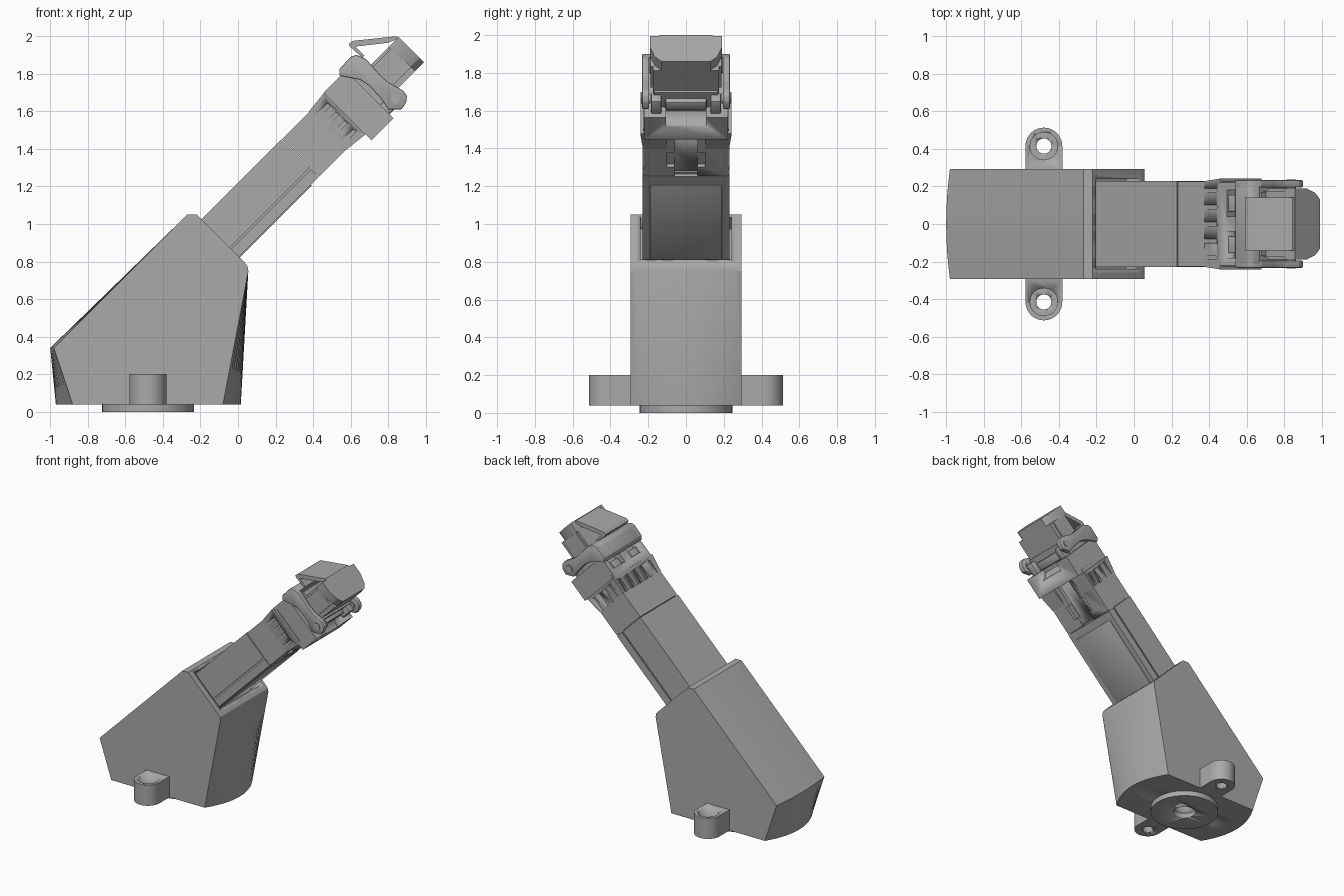
import bpy, bmesh, math
from mathutils import Matrix, Vector

cube = bpy.data.objects.get("Cube")
if cube:
    bpy.data.objects.remove(cube, do_unlink=True)

mat = bpy.data.materials.new("mid grey plastic")
mat.use_nodes = True
grey = (0.4, 0.4, 0.4, 1)
mat.diffuse_color = grey
mat.node_tree.nodes["Principled BSDF"].inputs["Base Color"].default_value = grey

# Arm frame: local x runs along the arm, local z is its upper side
ARM = Matrix.Rotation(-math.pi / 4, 4, 'Y')
WORLD = Matrix.Identity(4)


def finish(name, bm, frame=WORLD, bevel=0, segments=2):
    bmesh.ops.recalc_face_normals(bm, faces=bm.faces)
    if bevel:
        bmesh.ops.bevel(bm, geom=bm.edges[:], offset=bevel, segments=segments,
                        profile=0.5, affect='EDGES')
    bm.transform(frame)
    mesh = bpy.data.meshes.new(name)
    bm.to_mesh(mesh)
    bm.free()
    ob = bpy.data.objects.new(name, mesh)
    bpy.context.collection.objects.link(ob)
    mesh.materials.append(mat)
    bpy.ops.object.select_all(action='DESELECT')
    ob.select_set(True)
    bpy.context.view_layer.objects.active = ob
    bpy.ops.object.shade_smooth_by_angle(angle=math.radians(25))
    return ob


def box(name, x, y, z, frame=ARM, bevel=0):
    bm = bmesh.new()
    bmesh.ops.create_cube(bm, size=1)
    for v in bm.verts:
        v.co = Vector([(r[0] + r[1]) / 2 + c * (r[1] - r[0])
                       for c, r in zip(v.co, (x, y, z))])
    return finish(name, bm, frame, bevel)


def prism(name, points, y0, y1, frame=WORLD, bevel=0):
    """Side profile (x, z) extruded across the width."""
    bm = bmesh.new()
    face = bm.faces.new([bm.verts.new((x, y0, z)) for x, z in points])
    out = bmesh.ops.extrude_face_region(bm, geom=[face])
    bmesh.ops.translate(bm, vec=(0, y1 - y0, 0),
                        verts=[g for g in out["geom"] if isinstance(g, bmesh.types.BMVert)])
    return finish(name, bm, frame, bevel)


def cylinder(name, radius, depth, centre, rot=WORLD, sides=48):
    bm = bmesh.new()
    bmesh.ops.create_cone(bm, cap_ends=True, segments=sides, radius1=radius,
                          radius2=radius, depth=depth)
    return finish(name, bm, Matrix.Translation(centre) @ rot)


def combine(ob, tools, operation='DIFFERENCE'):
    for tool in tools:
        mod = ob.modifiers.new("shape", 'BOOLEAN')
        mod.operation, mod.object, mod.solver = operation, tool, 'EXACT'
        bpy.context.view_layer.objects.active = ob
        bpy.ops.object.modifier_apply(modifier=mod.name)
        bpy.data.objects.remove(tool, do_unlink=True)
    return ob


# Housing: side profile swept across, with bowed rear and front walls
profile = [(-0.97, 0.04, 0.09), (-1.0, 0.34, 0.02), (-0.27, 1.05, 0), (-0.22, 1.05, 0),
           (0.035, 0.795, 0), (0.05, 0.775, 0), (0.055, 0.75, 0), (0.015, 0.04, -0.095)]
bm = bmesh.new()
rows = []
steps = 20
for i in range(steps + 1):
    t = 2 * i / steps - 1
    rows.append([bm.verts.new((x + bow * t * t, 0.293 * t, z)) for x, z, bow in profile])
for a, b in zip(rows, rows[1:]):
    for i in range(len(profile)):
        j = (i + 1) % len(profile)
        bm.faces.new((a[i], a[j], b[j], b[i]))
bm.faces.new(rows[0])
bm.faces.new(rows[-1])
housing = finish("housing", bm)
combine(housing, [box("socket_cut", (0.5, 0.7), (-0.24, 0.24), (0.56, 0.876)),
                  cylinder("base_bore", 0.08, 0.3, (-0.478, 0, 0))])

# Base ring
base = cylinder("base_ring", 0.245, 0.04, (-0.478, 0, 0.02), sides=64)
combine(base, [cylinder("ring_bore", 0.08, 0.2, (-0.478, 0, 0))])

# Mounting ears with counterbored holes
for side, label in ((1, "left"), (-1, "right")):
    y = side * 0.415
    ear = cylinder("mounting_ear_" + label, 0.098, 0.16, (-0.48, y, 0.12))
    combine(ear, [box("ear_web", (-0.578, -0.382), sorted((side * 0.285, y)),
                      (0.04, 0.2), WORLD)], 'UNION')
    combine(ear, [cylinder("ear_hole", 0.04, 0.5, (-0.48, y, 0.1)),
                  cylinder("ear_counterbore", 0.073, 0.2, (-0.48, y, 0.2))])

# Arm: upper shell, lower cover, underside panel and forward section
box("arm_upper_shell", (0.5, 1.188), (-0.23, 0.23), (0.65, 0.863))
box("arm_seam_core", (0.5, 1.2), (-0.222, 0.222), (0.6, 0.66))
box("arm_lower_cover", (0.5, 1.188), (-0.23, 0.23), (0.58, 0.638))
box("underside_panel", (0.5, 1.13), (-0.19, 0.19), (0.574, 0.6), bevel=0.004)
front = box("arm_front_section", (1.192, 1.55), (-0.226, 0.226), (0.58, 0.86))
combine(front, [box("key_slot", (1.18, 1.6), (-0.06, 0.06), (0.5, 0.61)),
                box("key_slot_wide", (1.26, 1.37), (-0.1, 0.1), (0.5, 0.605))])

# Flared grip with finger slots
bm = bmesh.new()
bmesh.ops.create_cube(bm, size=1)
for v in bm.verts:
    flare = 0.014 if v.co.x > 0 else 0
    v.co = Vector((1.46 + v.co.x * 0.13, v.co.y * 2 * (0.228 + flare),
                   0.721 + v.co.z * 2 * (0.142 + flare)))
grip = finish("flared_grip", bm, ARM)
slots = [box("slot", (1.35, 1.5), (y - 0.01, y + 0.01), (0.83, 0.95), bevel=0.008)
         for y in (-0.18, -0.09, 0, 0.09, 0.18)]
slots += [box("slot", (1.35, 1.5), (-0.3, -0.21), (z - 0.01, z + 0.01), bevel=0.008)
          for z in (0.62, 0.685, 0.75, 0.815)]
slots += [box("slot", (1.35, 1.5), (0.21, 0.3), (z - 0.01, z + 0.01), bevel=0.008)
          for z in (0.62, 0.685, 0.75, 0.815)]
combine(grip, slots + [box("grip_gap", (1.3, 1.6), (-0.1, 0.1), (0.5, 0.61))])

# Collar with two upper windows, each holding a small catch
collar = box("collar", (1.525, 1.69), (-0.222, 0.222), (0.52, 0.88))
cuts = [box("window", (1.58, 1.66), (y - 0.07, y + 0.07), (0.82, 0.95)) for y in (-0.11, 0.11)]
bore = Matrix.Rotation(math.pi / 2, 4, 'X')
cuts.append(cylinder("collar_recess", 0.085, 0.21, ARM @ Vector((1.71, 0, 0.53)), bore))
combine(collar, cuts)
for y, label in ((0.11, "left"), (-0.11, "right")):
    box("window_catch_" + label, (1.57, 1.63), (y - 0.045, y + 0.045), (0.8, 0.87), bevel=0.006)

# Hinged bail: two side cheeks, a crossbar and pivot pins
cheek = [(0.54, 1.79), (0.54, 1.825), (0.60, 1.89), (0.63, 1.9), (0.68, 1.88), (0.76, 1.79),
         (0.80, 1.755), (0.88, 1.71), (0.9, 1.68), (0.895, 1.645), (0.87, 1.61), (0.80, 1.61),
         (0.76, 1.67), (0.70, 1.735), (0.65, 1.768)]
bar = [(0.54, 1.79), (0.54, 1.825), (0.60, 1.89), (0.63, 1.9), (0.67, 1.885), (0.58, 1.79)]
prism("bail_crossbar", bar, -0.215, 0.215, bevel=0.004)
for side, label in ((1, "left"), (-1, "right")):
    lo, hi = sorted((side * 0.195, side * 0.233))
    prism("bail_cheek_" + label, cheek, lo, hi, bevel=0.006)
    cylinder("pivot_pin_" + label, 0.026, 0.05, (0.838, side * 0.213, 1.665), bore, 24)
    lo, hi = sorted((side * 0.13, side * 0.185))
    box("hinge_lug_" + label, (1.66, 1.78), (lo, hi), (0.55, 0.62), bevel=0.01)

# Connector neck between the collar and the plug
box("connector_neck", (1.66, 1.8), (-0.17, 0.17), (0.6, 0.84))
box("hinge_bar", (1.69, 1.755), (-0.11, 0.11), (0.57, 0.63), bevel=0.012)

# Plug head: chamfered section extruded along the arm
section = [(-0.19, 0.806), (0.19, 0.806), (0.19, 0.72), (0.165, 0.65), (0.13, 0.615),
           (-0.13, 0.615), (-0.165, 0.65), (-0.19, 0.72)]
bm = bmesh.new()
face = bm.faces.new([bm.verts.new((1.94, y, z)) for y, z in section])
out = bmesh.ops.extrude_face_region(bm, geom=[face])
bmesh.ops.translate(bm, vec=(0.077, 0, 0),
                    verts=[g for g in out["geom"] if isinstance(g, bmesh.types.BMVert)])
finish("plug_cap", bm, ARM)
box("plug_body", (1.78, 1.95), (-0.175, 0.175), (0.615, 0.806))
for side, label in ((1, "left"), (-1, "right")):
    lo, hi = sorted((side * 0.16, side * 0.188))
    box("plug_side_rail_" + label, (1.79, 1.95), (lo, hi), (0.645, 0.79))

# Release tab: thin bent strip above the plug
tab = [(0.59, 1.96), (0.61, 1.975), (0.845, 2.0), (0.86, 1.99), (0.80, 1.965), (0.625, 1.945),
       (0.675, 1.895), (0.66, 1.888), (0.595, 1.945)]
prism("release_tab", tab, -0.14, 0.14)
